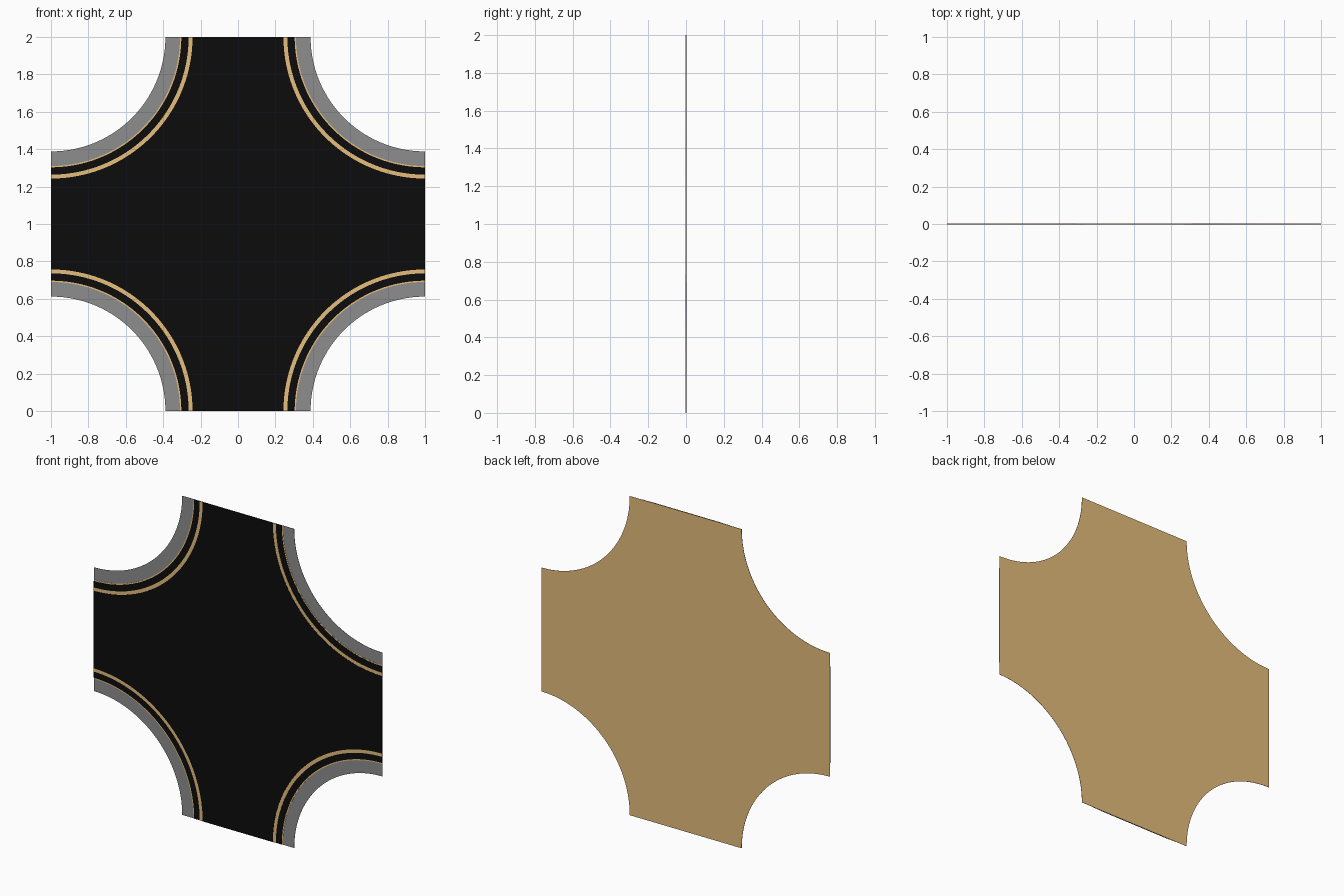
import bpy, bmesh, math

if "Cube" in bpy.data.objects:
    bpy.data.objects.remove(bpy.data.objects["Cube"])

def material(name, color):
    m = bpy.data.materials.new(name)
    m.diffuse_color = (*color, 1)
    m.use_nodes = True
    m.node_tree.nodes["Principled BSDF"].inputs["Base Color"].default_value = m.diffuse_color
    return m

gold = material("gold", (0.79, 0.51, 0.2))
black = material("black", (0.0035, 0.0035, 0.0035))
grey = material("grey", (0.27, 0.27, 0.27))

def cross_outline(r, steps=40):
    # square with a concave quarter circle cut from each corner
    pts = []
    for k, (cx, cz) in enumerate([(1, 2), (-1, 2), (-1, 0), (1, 0)]):
        for i in range(steps + 1):
            a = math.radians(270 + 90 * k - 90 * i / steps)
            pts.append((cx + r * math.cos(a), cz + r * math.sin(a)))
    return pts

def plate(name, r, front, back, mat):
    bm = bmesh.new()
    face = bm.faces.new([bm.verts.new((x, back, z)) for x, z in cross_outline(r)])
    out = bmesh.ops.extrude_face_region(bm, geom=[face], use_keep_orig=True)
    for v in out["geom"]:
        if isinstance(v, bmesh.types.BMVert):
            v.co.y = front
    bmesh.ops.recalc_face_normals(bm, faces=bm.faces)
    mesh = bpy.data.meshes.new(name)
    bm.to_mesh(mesh)
    bm.free()
    mesh.materials.append(mat)
    obj = bpy.data.objects.new(name, mesh)
    bpy.context.collection.objects.link(obj)

# Stacked layers from the back sheet to the front panel: corner radius, colour
layers = [
    ("backing_sheet", 0.612, gold),
    ("grey_border", 0.612, grey),
    ("thin_gold_line", 0.690, gold),
    ("black_band", 0.697, black),
    ("wide_gold_line", 0.736, gold),
    ("front_panel", 0.757, black),
]
y = 0.0031
for name, r, mat in layers:
    t = 0.0002 if name == "backing_sheet" else 0.0012
    plate(name, r, y - t, y, mat)
    y -= t
